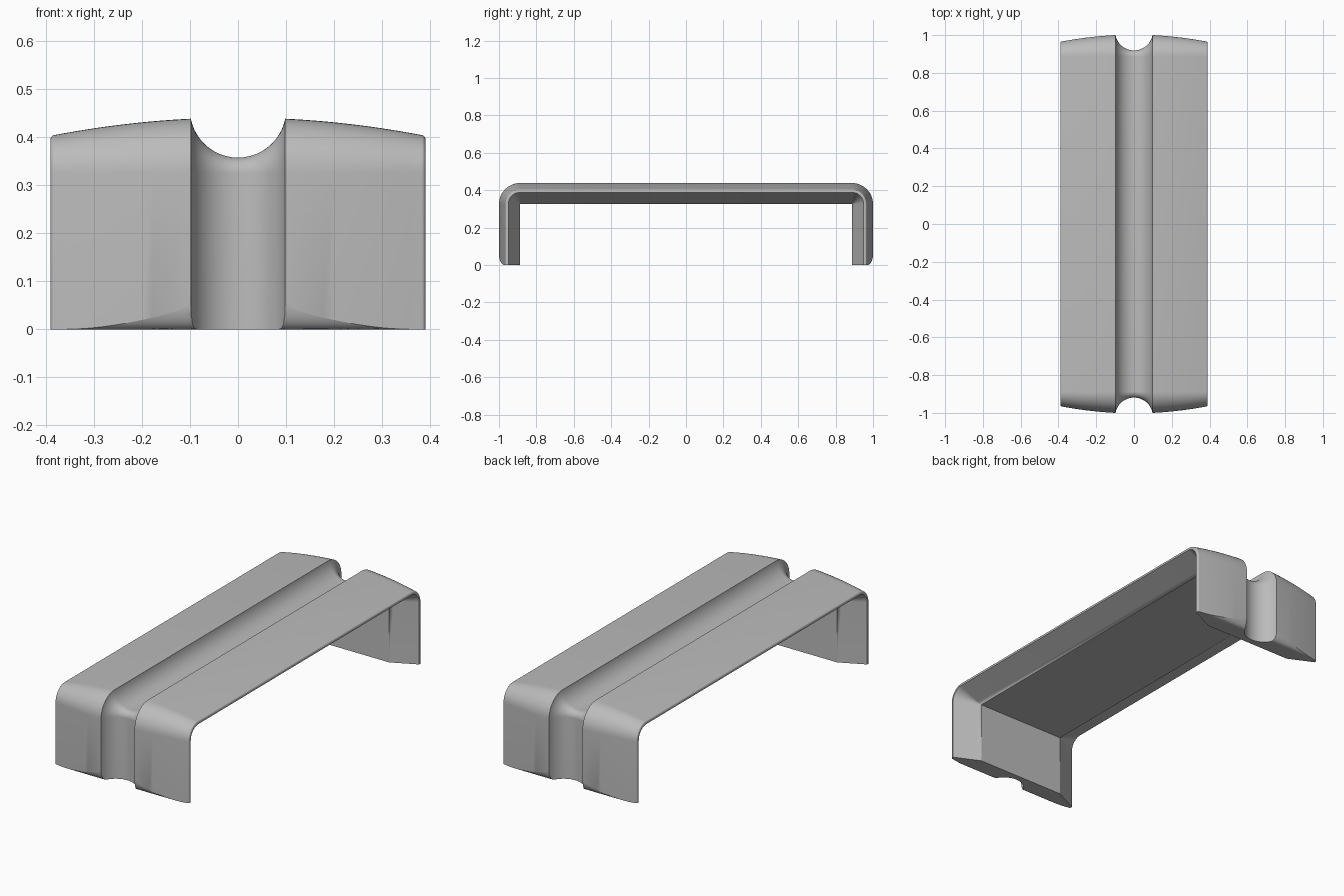
import bpy, bmesh
from math import sqrt, sin, cos, pi, radians

default = bpy.data.objects.get("Cube")
if default:
    bpy.data.objects.remove(default, do_unlink=True)

# Main sizes
HALF_W, GROOVE_W, GROOVE_DEPTH = 0.39, 0.098, 0.081
THICK, RIM = 0.113, 0.05             # depth at the middle and at the side edge
FLAT_W = 0.258                       # half width of the flat underside
BEND_Y, BEND_Z = 1 - THICK, 0.438 - THICK
ROUND = 0.009                        # rounding of the side edges
FOOT_IN, FOOT_UP = 0.03, 0.058       # rounding of the foot edge


def crown(x):
    return 0.25 * (x * x - GROOVE_W ** 2)


def groove(x):
    r = (GROOVE_W ** 2 + GROOVE_DEPTH ** 2) / (2 * GROOVE_DEPTH)
    return sqrt(r * r - x * x) - r + GROOVE_DEPTH


def underside(x):
    t = max(0, (x - FLAT_W) / (HALF_W - FLAT_W))
    return THICK + (RIM - THICK) * t


def foot_height(d):
    u = max(0, 1 - d / FOOT_IN)
    return FOOT_UP * (1 - sqrt(1 - u * u))


# Cross-section columns from the middle outward: x, outer depth, inner depth
half = []
for i in range(13):
    x = GROOVE_W * sin(pi / 2 * i / 12)
    half.append((x, max(0, groove(x)), underside(x)))
edge = HALF_W - ROUND
xs = [GROOVE_W + (FLAT_W - GROOVE_W) * i / 8 for i in range(1, 9)]
xs += [FLAT_W + (edge - FLAT_W) * i / 6 for i in range(1, 7)]
half += [(x, crown(x), underside(x)) for x in xs]
for i in range(1, 8):
    a = pi / 2 * i / 7
    x = edge + ROUND * sin(a)
    half.append((x, crown(edge) + ROUND * (1 - cos(a)), underside(x)))
columns = [(-x, o, n) for x, o, n in reversed(half[1:])] + half
loop = [(x, o) for x, o, n in columns] + [(x, n) for x, o, n in reversed(columns)]


def foot_point(side, x, d):
    return (x, side * (BEND_Y + THICK - d), foot_height(d))


def bend_point(side, angle, x, d):
    r = THICK - d
    return (x, side * (BEND_Y + r * cos(angle)), BEND_Z + r * sin(angle))


def add_grid(bm, rows, closed):
    grid = [[bm.verts.new(p) for p in row] for row in rows]
    count = len(grid[0])
    for a, b in zip(grid, grid[1:]):
        for i in range(count if closed else count - 1):
            j = (i + 1) % count
            bm.faces.new((a[i], a[j], b[j], b[i]))


# Sweep the section up the front leg, along the bridge and down the back leg
bm = bmesh.new()
angles = [pi / 2 * i / 12 for i in range(13)]
rows = [[foot_point(-1, *p) for p in loop]]
rows += [[bend_point(-1, a, *p) for p in loop] for a in angles]
rows += [[bend_point(1, a, *p) for p in loop] for a in reversed(angles)]
rows += [[foot_point(1, *p) for p in loop]]
add_grid(bm, rows, True)

# Feet with a rounded outer edge
for side in (-1, 1):
    rows = []
    for i in range(19):
        t = (i / 18) ** 2
        rows.append([foot_point(side, x, o + (n - o) * t) for x, o, n in columns])
    add_grid(bm, rows, False)

bmesh.ops.remove_doubles(bm, verts=bm.verts, dist=0.00002)
bmesh.ops.dissolve_degenerate(bm, edges=bm.edges, dist=0.00001)
bmesh.ops.recalc_face_normals(bm, faces=bm.faces)
mesh = bpy.data.meshes.new("grooved_handle")
bm.to_mesh(mesh)
bm.free()
handle = bpy.data.objects.new("grooved_handle", mesh)
bpy.context.collection.objects.link(handle)

# Plain grey
grey = bpy.data.materials.new("grey")
grey.use_nodes = True
color = (0.5, 0.5, 0.5, 1)
grey.diffuse_color = color
grey.node_tree.nodes["Principled BSDF"].inputs["Base Color"].default_value = color
mesh.materials.append(grey)

bpy.ops.object.select_all(action="DESELECT")
handle.select_set(True)
bpy.context.view_layer.objects.active = handle
bpy.ops.object.shade_smooth_by_angle(angle=radians(20))
